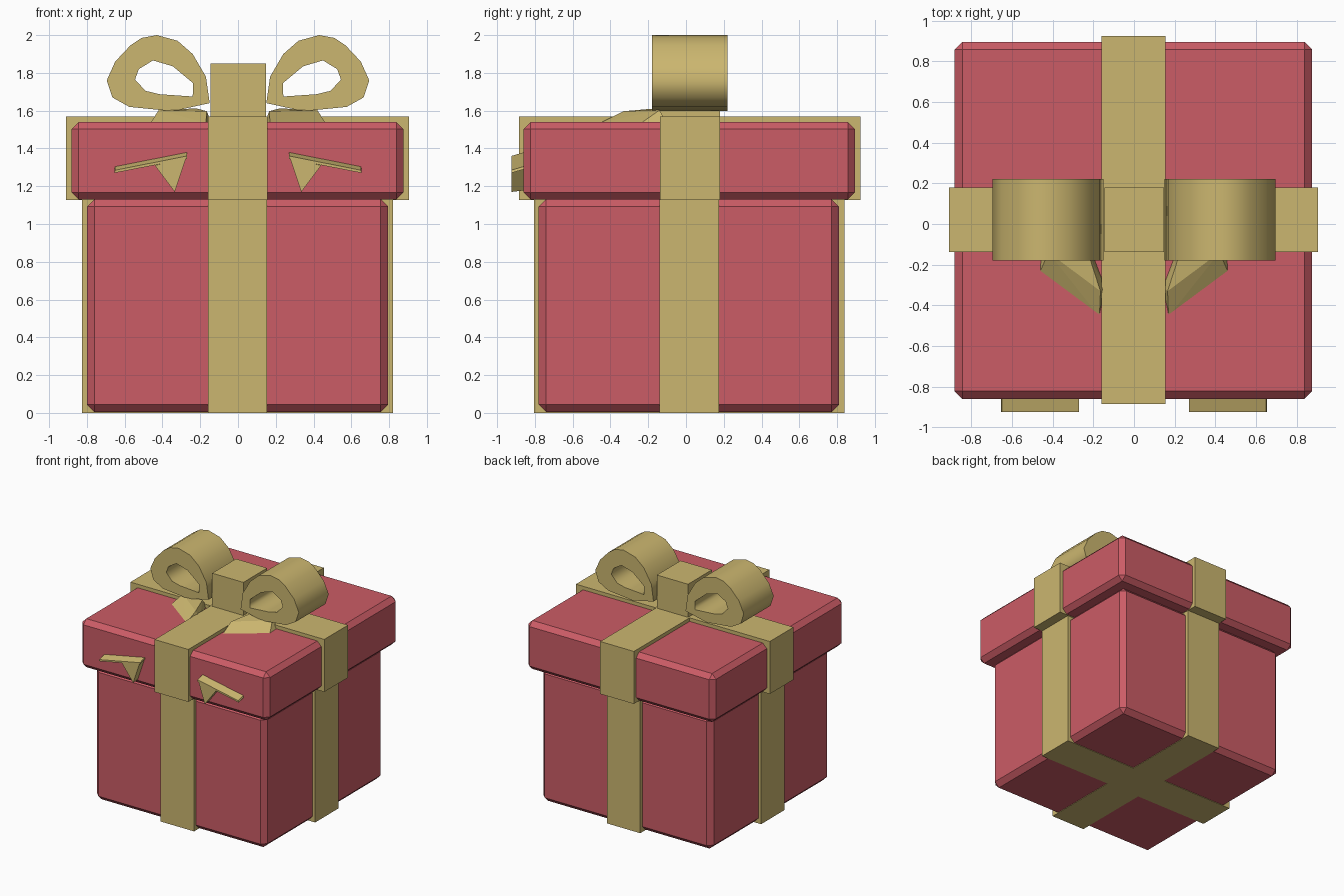
import bpy, bmesh, math

cube = bpy.data.objects.get("Cube")
if cube:
    bpy.data.objects.remove(cube, do_unlink=True)


def material(name, rgb):
    m = bpy.data.materials.new(name)
    m.use_nodes = True
    m.diffuse_color = (*rgb, 1)
    m.node_tree.nodes["Principled BSDF"].inputs["Base Color"].default_value = (*rgb, 1)
    return m


RED = material("red_paper", (0.60, 0.107, 0.133))
GOLD = material("gold_ribbon", (0.60, 0.47, 0.16))


def finish(name, bm, mat):
    bmesh.ops.recalc_face_normals(bm, faces=bm.faces)
    mesh = bpy.data.meshes.new(name)
    bm.to_mesh(mesh)
    bm.free()
    mesh.materials.append(mat)
    ob = bpy.data.objects.new(name, mesh)
    bpy.context.collection.objects.link(ob)
    return ob


def box(name, xs, ys, zs, mat, bevel=0):
    """Box between the given limits, with optional chamfered edges."""
    bm = bmesh.new()
    bmesh.ops.create_cube(bm, size=1)
    for v in bm.verts:
        v.co = [lo + (c + 0.5) * (hi - lo) for c, (lo, hi) in zip(v.co, (xs, ys, zs))]
    ob = finish(name, bm, mat)
    if bevel:
        mod = ob.modifiers.new("chamfer", "BEVEL")
        mod.width = bevel
        mod.segments = 1
    return ob


def hull(name, points, side):
    """Faceted convex solid, mirrored by side."""
    bm = bmesh.new()
    for x, y, z in points:
        bm.verts.new((side * x, y, z))
    res = bmesh.ops.convex_hull(bm, input=bm.verts)
    loose = [g for g in res["geom_interior"] if isinstance(g, bmesh.types.BMVert)]
    bmesh.ops.delete(bm, geom=loose, context="VERTS")
    return finish(name, bm, GOLD)


def ring(name, outlines, side, y, half_depth):
    """Closed x-z outlines (outer, then hole) extruded along y."""
    cu = bpy.data.curves.new(name, "CURVE")
    cu.dimensions = "2D"
    cu.fill_mode = "BOTH"
    cu.extrude = half_depth
    for pts in outlines:
        sp = cu.splines.new("POLY")
        sp.points.add(len(pts) - 1)
        for p, (x, z) in zip(sp.points, pts):
            p.co = (side * x, z, 0, 1)
        sp.use_cyclic_u = True
    cu.materials.append(GOLD)
    ob = bpy.data.objects.new(name, cu)
    bpy.context.collection.objects.link(ob)
    ob.rotation_euler.x = math.pi / 2
    ob.location.y = y
    bpy.ops.object.select_all(action="DESELECT")
    ob.select_set(True)
    bpy.context.view_layer.objects.active = ob
    bpy.ops.object.convert(target="MESH")
    ob = bpy.context.object
    ob.data.shade_flat()


# Box and lid
box("box_body", (-0.80, 0.795), (-0.78, 0.81), (0.004, 1.132), RED, 0.04)
box("box_lid", (-0.882, 0.876), (-0.86, 0.895), (1.13, 1.54), RED, 0.038)

# Ribbon bands crossing around body and lid
box("body_band_front_back", (-0.16, 0.153), (-0.805, 0.84), (0, 1.13), GOLD)
box("body_band_sides", (-0.825, 0.82), (-0.14, 0.175), (0, 1.13), GOLD)
box("lid_band_front_back", (-0.16, 0.155), (-0.885, 0.925), (1.126, 1.57), GOLD)
box("lid_band_sides", (-0.91, 0.904), (-0.138, 0.18), (1.126, 1.57), GOLD)

# Bow knot
box("bow_knot", (-0.145, 0.147), (-0.138, 0.18), (1.56, 1.85), GOLD)

LOOP = [(0.15, 1.64), (0.17, 1.78), (0.24, 1.9), (0.32, 1.97), (0.43, 2.0),
        (0.51, 1.985), (0.57, 1.945), (0.65, 1.86), (0.695, 1.76),
        (0.665, 1.67), (0.575, 1.62), (0.345, 1.597)]
HOLE = [(0.24, 1.675), (0.237, 1.745), (0.345, 1.835), (0.45, 1.866),
        (0.525, 1.82), (0.545, 1.765), (0.49, 1.705), (0.415, 1.687)]
TAIL_TOP = [(0.14, -0.31, 1.53), (0.22, -0.1, 1.53), (0.46, -0.1, 1.53),
            (0.46, -0.23, 1.54), (0.17, -0.455, 1.535),
            (0.165, -0.33, 1.597), (0.22, -0.16, 1.612), (0.42, -0.14, 1.603)]
STRIP = [(0.27, 1.345), (0.655, 1.27), (0.65, 1.285), (0.27, 1.36)]
POINT = [(0.275, 1.35), (0.335, 1.17), (0.44, 1.31)]


def sloped(profile, front, back, rise):
    """Profile at the front copied to the back and raised."""
    return [(x, y, z + dz) for y, dz in ((front, 0), (back, rise)) for x, z in profile]


for side, word in ((1, "left"), (-1, "right")):
    ring(word + "_bow_loop", (LOOP, HOLE), side, 0.02, 0.2)
    hull(word + "_bow_tail", TAIL_TOP, side)
    # Tail ends that come out of the front of the lid
    hull(word + "_tail_end", sloped(STRIP, -0.925, -0.84, 0.025), side)
    hull(word + "_tail_tip", sloped(POINT, -0.923, -0.84, 0.01), side)
